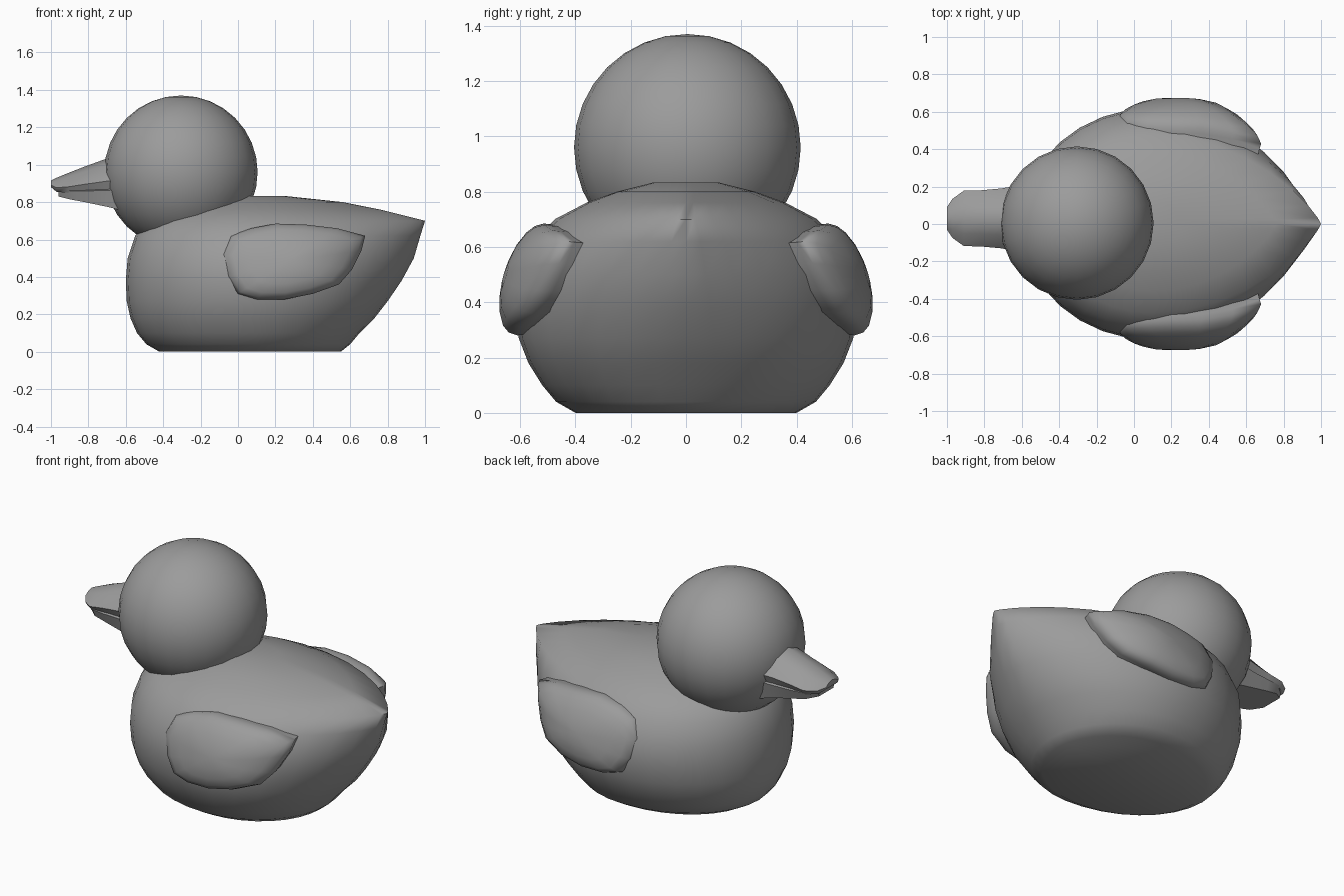
import bpy, bmesh
from math import sin, cos, pi, sqrt, radians

if "Cube" in bpy.data.objects:
    bpy.data.objects.remove(bpy.data.objects["Cube"])

grey = bpy.data.materials.new("dark_grey")
grey.diffuse_color = (0.33, 0.33, 0.33, 1)
grey.use_nodes = True
grey.node_tree.nodes["Principled BSDF"].inputs["Base Color"].default_value = grey.diffuse_color


def finish(name, bm, angle=40):
    bmesh.ops.remove_doubles(bm, verts=bm.verts, dist=0.0005)
    bmesh.ops.recalc_face_normals(bm, faces=bm.faces)
    me = bpy.data.meshes.new(name)
    bm.to_mesh(me)
    bm.free()
    ob = bpy.data.objects.new(name, me)
    bpy.context.collection.objects.link(ob)
    me.materials.append(grey)
    me.shade_smooth()
    me.set_sharp_from_angle(angle=radians(angle))
    return ob


def loft(name, rings, angle=40):
    """Skin a list of equal-length point rings and cap both ends."""
    bm = bmesh.new()
    vs = [[bm.verts.new(p) for p in r] for r in rings]
    n = len(rings[0])
    for a, b in zip(vs, vs[1:]):
        for i in range(n):
            j = (i + 1) % n
            bm.faces.new((a[i], a[j], b[j], b[i]))
    bm.faces.new(vs[0])
    bm.faces.new(vs[-1])
    return finish(name, bm, angle)


# Body: horizontal slices (z, front x, tail x, half width, tail sharpness)
slices = [
    (0.00, -0.42, 0.55, 0.40, 0.50),
    (0.04, -0.49, 0.60, 0.47, 0.50),
    (0.10, -0.54, 0.65, 0.52, 0.50),
    (0.18, -0.575, 0.73, 0.57, 0.52),
    (0.27, -0.595, 0.80, 0.605, 0.55),
    (0.38, -0.60, 0.875, 0.62, 0.60),
    (0.50, -0.59, 0.94, 0.61, 0.66),
    (0.62, -0.55, 0.975, 0.55, 0.72),
    (0.70, -0.48, 1.00, 0.475, 0.82),
    (0.76, -0.36, 0.76, 0.36, 0.80),
    (0.80, -0.25, 0.56, 0.25, 0.70),
    (0.833, -0.10, 0.25, 0.12, 0.50),
]


def body_ring(z, front, tail, w, q, n=32, cx=0.1):
    ring = []
    for i in range(n):
        t = 2 * pi * i / n
        c, s = cos(t), sin(t)
        x = cx + c * ((tail - cx) if c > 0 else (cx - front))
        p = 2 * q if c > 0 else 1
        y = w * abs(s) ** p * (1 if s > 0 else -1)
        ring.append((x, y, z))
    return ring


loft("body", [body_ring(*s) for s in slices], 75)

# Head
bm = bmesh.new()
bmesh.ops.create_uvsphere(bm, u_segments=24, v_segments=16, radius=0.41)
for v in bm.verts:
    v.co.x -= 0.305
    v.co.z += 0.96
    v.co.y += 0.005
finish("head", bm)


# Wings: domed leaf outlines, following the side of the body
leaf = [(-0.04, .62), (0.07, .66), (0.2, .685), (0.36, .68), (0.53, .66), (0.68, .62),
        (0.66, .54), (0.61, .44), (0.54, .36), (0.4, .31), (0.25, .28), (0.1, .28),
        (0.0, .31), (-0.06, .40), (-0.09, .52)]


def wing_ring(side, s, lift):
    ring = []
    for px, pz in leaf:
        x, z = 0.28 + s * (px - 0.28), 0.49 + s * (pz - 0.49)
        y = 0.61 - 0.25 * max(0, z - 0.3) - 0.7 * max(0, x - 0.3) ** 2 + lift
        ring.append((x, side * y, z))
    return ring


for side, label in ((1, "left_wing"), (-1, "right_wing")):
    rings = [wing_ring(side, 0.92, -0.14), wing_ring(side, 0.98, -0.03)]
    rings += [wing_ring(side, s, 0.1 * sqrt(1 - s * s)) for s in (1, 0.95, 0.83, 0.6, 0.3, 0.08)]
    loft(label, rings, 70)


# Beak halves: sections (x, half width, bottom z, top z)
def beak(name, sections, arch):
    rings = []
    for x, w, lo, hi in sections:
        mid = lo + (hi - lo) * arch
        prof = [(-1, mid), (-0.85, lo), (0.85, lo), (1, mid), (0.55, hi - (hi - mid) * .3),
                (0, hi), (-0.55, hi - (hi - mid) * .3)]
        rings.append([(x, 0.03 + w * u, z) for u, z in prof])
    loft(name, rings)


beak("upper_beak", [(-0.60, 0.18, 0.86, 1.07), (-0.71, 0.16, 0.86, 1.03),
                    (-0.82, 0.15, 0.855, 0.99), (-0.91, 0.148, 0.85, 0.955),
                    (-0.97, 0.105, 0.855, 0.93), (-1.0, 0.06, 0.88, 0.915)], 0.3)
beak("lower_beak", [(-0.60, 0.17, 0.75, 0.92), (-0.70, 0.155, 0.775, 0.90),
                    (-0.82, 0.145, 0.80, 0.885), (-0.90, 0.135, 0.815, 0.88),
                    (-0.96, 0.08, 0.83, 0.87)], 0.7)
